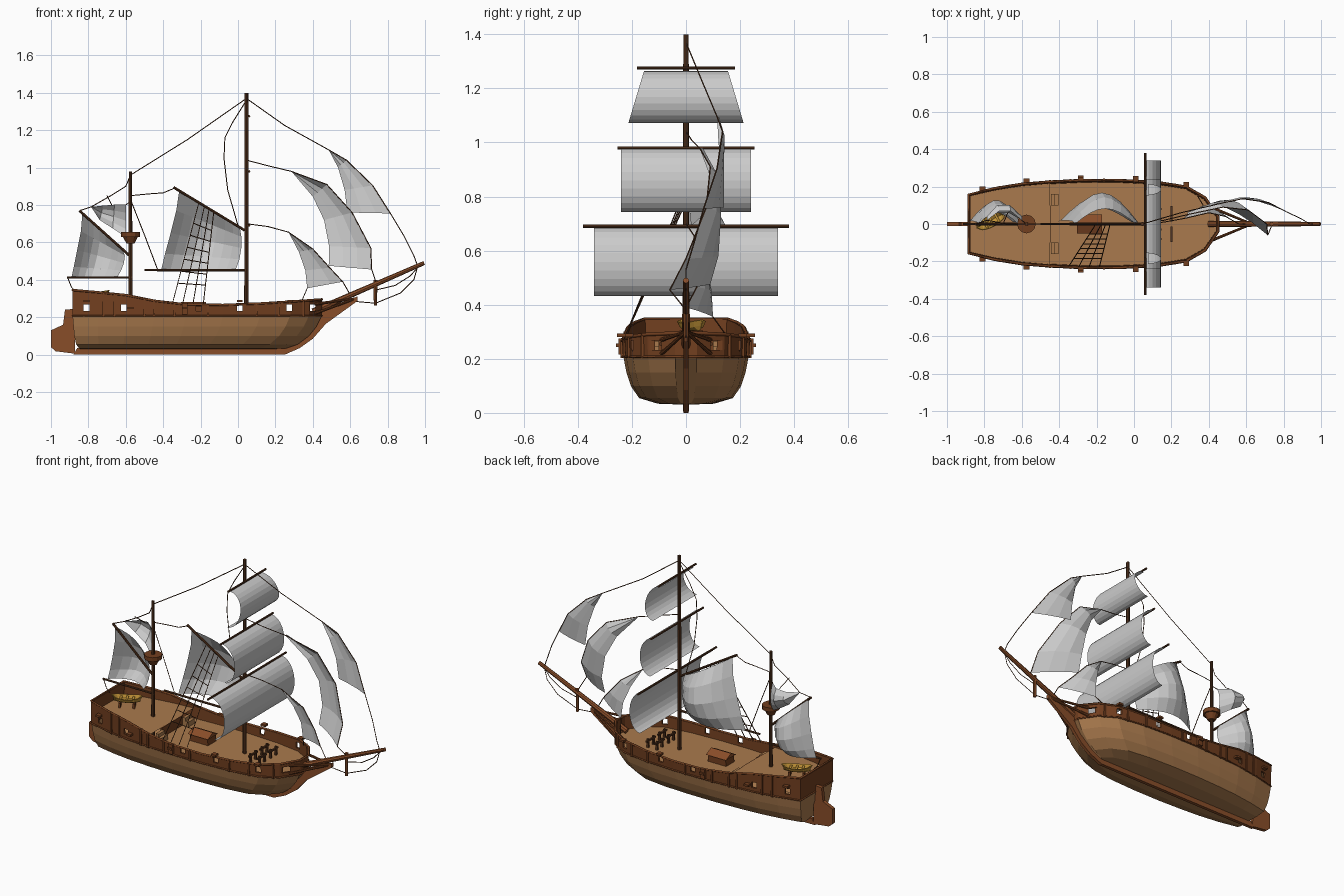
import bpy, bmesh, math
from mathutils import Vector, Matrix

if "Cube" in bpy.data.objects:
    bpy.data.objects.remove(bpy.data.objects["Cube"])

def mat(name, rgb):
    m = bpy.data.materials.new(name)
    m.diffuse_color = (*rgb, 1)
    m.use_nodes = True
    m.node_tree.nodes["Principled BSDF"].inputs["Base Color"].default_value = m.diffuse_color
    return m

PLANK = mat("light_wood", (.40, .195, .075))
DARK = mat("dark_wood", (.17, .05, .014))
KEEL = mat("red_wood", (.25, .075, .022))
SPAR = mat("spar_wood", (.09, .034, .013))
GOLD = mat("yellow_wood", (.55, .30, .04))

def finish(name, bm, material):
    bmesh.ops.remove_doubles(bm, verts=bm.verts, dist=1e-5)
    bmesh.ops.recalc_face_normals(bm, faces=bm.faces)
    me = bpy.data.meshes.new(name)
    bm.to_mesh(me)
    bm.free()
    ob = bpy.data.objects.new(name, me)
    bpy.context.collection.objects.link(ob)
    if material:
        me.materials.append(material)
    return ob

def loft(name, rows, material=None, closed=False, caps=False):
    bm = bmesh.new()
    g = [[bm.verts.new(p) for p in r] for r in rows]
    n = len(rows[0])
    for a, b in zip(g, g[1:]):
        for j in range(n if closed else n - 1):
            k = (j + 1) % n
            bm.faces.new((a[j], a[k], b[k], b[j]))
    if caps:
        bm.faces.new(g[0])
        bm.faces.new(g[-1])
    return finish(name, bm, material)

def boxes(name, items, material):
    """items: (centre, size[, z rotation])"""
    bm = bmesh.new()
    for c, s, *r in items:
        m = Matrix.Translation(c) @ Matrix.Rotation(r[0] if r else 0, 4, 'Z') @ Matrix.Diagonal((*s, 1))
        bmesh.ops.create_cube(bm, size=1, matrix=m)
    return finish(name, bm, material)

def spars(name, items, material=SPAR, sides=8):
    """items: (start, end, start radius, end radius)"""
    bm = bmesh.new()
    for a, b, r1, r2 in items:
        a, b = Vector(a), Vector(b)
        m = Matrix.Translation((a + b) / 2) @ (b - a).to_track_quat('Z', 'Y').to_matrix().to_4x4()
        bmesh.ops.create_cone(bm, cap_ends=True, segments=sides, radius1=r1, radius2=r2, depth=(b - a).length, matrix=m)
    return finish(name, bm, material)

def plate(name, outline, half, material):
    """x-z outline given thickness across y"""
    return loft(name, [[(x, y, z) for x, z in outline] for y in (-half, half)], material, True, True)

def ropes(name, paths, r=.0026, material=SPAR, cyclic=False):
    cu = bpy.data.curves.new(name, 'CURVE')
    cu.dimensions, cu.bevel_depth, cu.bevel_resolution = '3D', r, 0
    for path in paths:
        sp = cu.splines.new('POLY')
        sp.points.add(len(path) - 1)
        sp.use_cyclic_u = cyclic
        for p, co in zip(sp.points, path):
            p.co = (*co, 1)
    cu.materials.append(material)
    ob = bpy.data.objects.new(name, cu)
    bpy.context.collection.objects.link(ob)

def sail(name, a, b, bulge=0, n=6):
    """cloth between two edge paths, bellied toward +y"""
    rows = []
    for i, (p, q) in enumerate(zip(a, b)):
        w = .55 + .45 * math.sin(math.pi * i / (len(a) - 1))
        rows.append([Vector(p).lerp(Vector(q), j / n) + Vector((0, bulge * w * math.sin(math.pi * j / n), 0))
                     for j in range(n + 1)])
    return loft(name, rows)

# Hull stations: x, half beam, rail height
STA = [(-.885, .155, .345), (-.75, .188, .333), (-.6, .212, .318), (-.45, .224, .288), (-.28, .232, .268),
       (-.08, .232, .265), (.12, .222, .273), (.28, .197, .283), (.38, .14, .29), (.45, .04, .295)]

def at(x):
    for (x0, b0, r0), (x1, b1, r1) in zip(STA, STA[1:]):
        if x <= x1:
            t = (x - x0) / (x1 - x0)
            return b0 + t * (b1 - b0), r0 + t * (r1 - r0)
    return STA[-1][1:]

# Lower hull levels: width factor, z, stern x, bow x
LEV = [(1, .21, -.885, .45), (.95, .15, -.88, .42), (.88, .1, -.875, .38), (.75, .055, -.865, .32),
       (.45, .034, -.85, .26), (0, .03, -.84, .24)]
rows = []
for x, b, r in STA:
    t = (x + .885) / 1.335
    half = [(s + t * (e - s), b * w, z) for w, z, s, e in LEV]
    rows.append(half + [(px, -y, z) for px, y, z in half[-2::-1]])
loft("lower_hull", rows, PLANK, caps=True)

# Bulwark with open gun ports
def ring(zf, wf):
    side = [(x, b * wf, zf(r)) for x, b, r in STA]
    return side + [(x, -y, z) for x, y, z in reversed(side)]
bulwark = loft("bulwark", [ring(lambda r: .205, 1.005), ring(lambda r: r, 1.02)], DARK, closed=True)
so = bulwark.modifiers.new("thickness", 'SOLIDIFY')
so.thickness = .012
PORTS = (-.81, -.61, -.21, .01, .275, .4)
cutter = boxes("port_cutter", [((x, 0, .25), (.03, .8, .034)) for x in PORTS], None)
cutter.hide_render = True
cutter.hide_viewport = True
bo = bulwark.modifiers.new("ports", 'BOOLEAN')
bo.object, bo.operation, bo.solver = cutter, 'DIFFERENCE', 'EXACT'
ropes("cap_rail", [ring(lambda r: r, 1.01)], .007, DARK, True)
ropes("wale", [ring(lambda r: .208, 1.01)], .005, DARK, True)

# Decks
def deck(name, x0, x1, z):
    xs = [x0] + [s[0] for s in STA if x0 < s[0] < x1] + [x1]
    loft(name, [[(x, at(x)[0] * s, z) for s in (-1, 1)] for x in xs], PLANK)
deck("poop_deck", -.885, -.45, .275)
deck("main_deck", -.45, .45, .215)
boxes("poop_bulkhead", [((-.45, 0, .245), (.008, .2, .06))], DARK)
boxes("poop_stairs", [((-.435 + .02 * i, s * .13, .24 - .01 * i), (.02, .06, .05 - .02 * i))
                      for i in range(2) for s in (-1, 1)], PLANK)

# Port lids and bulwark ribs
lids, ribs = [], []
for s in (-1, 1):
    for x in (-.81, -.575, -.285, .01, .28):
        lids.append(((x, s * (at(x)[0] + .013), .287 if x in (-.81, .01, .28) else .25), (.03, .03, .012)))
    lids.append(((-.285, s * (at(-.285)[0] + .008), .245), (.03, .02, .06)))
    for x in (-.72, -.66, -.5, -.45, -.34, -.16, .1, .22, .35):
        b, r = at(x)
        ribs.append(((x, s * b * 1.01, (.205 + r) / 2), (.01, .016, r - .2)))
boxes("port_lids", lids, DARK)
boxes("bulwark_ribs", ribs, DARK)

# Keel, stem, rudder and beak rails
plate("keel_and_stem", [(-.88, 0), (.25, 0), (.33, .035), (.40, .085), (.47, .165), (.64, .288), (.64, .312),
                        (.55, .275), (.43, .22), (.36, .1), (.24, .035), (-.86, .035)], .01, KEEL)
plate("rudder", [(-.87, .005), (-.975, .018), (-1, .04), (-1, .13), (-.935, .16), (-.925, .24), (-.875, .245)], .011, KEEL)
spars("beak_rails", [((.41, s * .09, z), (.63, 0, .30), .008, .006) for s in (-1, 1) for z in (.22, .27)], DARK)

# Masts, yards, gaffs, booms, bowsprit
spars("main_mast", [((.045, 0, .1), (.045, 0, 1.4), .012, .01)])
spars("mizzen_mast", [((-.575, 0, .1), (-.575, 0, .98), .011, .009)])
spars("bowsprit", [((.40, 0, .23), (.995, 0, .49), .017, .011), ((.735, 0, .262), (.735, 0, .40), .009, .01)], KEEL)
spars("main_gaff_and_boom", [((-.345, 0, .895), (.035, 0, .665), .007, .007), ((-.5, 0, .452), (.045, 0, .452), .006, .007)])
spars("mizzen_gaff_and_boom", [((-.848, 0, .77), (-.575, 0, .525), .007, .007), ((-.915, 0, .413), (-.565, 0, .413), .006, .006)])
spars("crows_nest", [((-.575, 0, .595), (-.575, 0, .63), .022, .04), ((-.575, 0, .63), (-.575, 0, .655), .05, .05)], DARK, 12)

# Square sails: yard z, yard half length, top half width, bottom half width, top z, bottom z
for nm, zy, hy, wt, wb, zt, zb in (("course", .69, .38, .34, .34, .685, .432), ("topsail", .98, .253, .24, .24, .977, .742),
                                   ("topgallant", 1.275, .182, .155, .213, 1.265, 1.072)):
    spars(nm + "_yard", [((.06, -hy, zy), (.06, hy, zy), .006, .006)])
    edges = [[], []]
    for i in range(13):
        t = i / 12
        f = (1 - math.cos(math.pi * t)) / 2
        for e, s in zip(edges, (-1, 1)):
            e.append((.055 + .02 * t + .08 * math.sin(math.pi * t), s * (wt + (wb - wt) * f), zt + (zb - zt) * f))
    sail(nm, edges[0], edges[1], 0, 2)

# Fore-and-aft sails
sail("main_gaff_sail", [(-.315, 0, .872), (-.33, .015, .77), (-.36, .02, .65), (-.39, .02, .54), (-.41, .01, .455)],
     [(.01, 0, .68), (.018, .01, .63), (.018, .015, .57), (.008, .015, .51), (-.012, .01, .455)], .15, 8)
sail("mizzen_gaff_sail", [(-.832, 0, .755), (-.84, .01, .66), (-.86, .015, .56), (-.878, .015, .47), (-.89, .01, .415)],
     [(-.62, 0, .57), (-.605, .01, .53), (-.61, .01, .49), (-.625, .01, .45), (-.645, .01, .415)], .115, 7)
sail("mizzen_topsail", [(-.785, .02, .79), (-.72, .07, .797), (-.66, .07, .802), (-.6, .02, .802)],
     [(-.785, .02, .79), (-.74, .06, .72), (-.67, .06, .675), (-.6, .02, .63)], .04, 4)
J1 = [(.27, .03, .655), (.40, .06, .565), (.49, .04, .465), (.56, 0, .39)]
J2 = [(.285, .05, .98), (.475, .09, .91), (.61, .075, .76), (.71, .0, .57), (.715, -.06, .455)]
J3 = [(.485, .115, 1.095), (.58, .135, 1.04), (.72, .115, .905), (.815, .065, .755)]
sail("inner_jib", J1, [J1[0], (.325, .07, .55), (.36, .095, .45), (.37, .1, .355)], .015, 3)
sail("middle_jib", J2, [J2[0], (.40, .10, .845), (.46, .125, .72), (.487, .12, .58), (.485, .09, .475)], .025, 3)
sail("outer_jib", J3, [J3[0], (.535, .12, 1.0), (.57, .135, .88), (.585, .14, .76)], .015, 3)

# Rigging
ropes("rigging", [
    [(.045, 0, 1.37), (-.27, 0, 1.15), (-.575, 0, .96)],
    [(.045, 0, 1.37), (.25, .06, 1.225)] + J3 + [(.89, .03, .63), (.94, 0, .53), (.96, 0, .475)],
    [(.045, 0, 1.04), (.16, .02, 1.01)] + J2 + [(.74, 0, .38)],
    [(.045, 0, .70), (.16, .01, .685)] + J1 + [(.60, 0, .32)],
    [(.37, .1, .355), (.34, .15, .285)],
    [(.045, 0, 1.36), (-.03, .0, 1.24), (-.07, 0, 1.16), (-.075, 0, 1.05), (-.055, 0, .88), (0, 0, .69)],
    [(-.575, 0, .85), (-.47, 0, .86), (-.40, 0, .865), (-.34, 0, .89)],
    [(-.575, 0, .83), (-.5, 0, .64), (-.43, 0, .455)],
    [(-.575, 0, .96), (-.6, 0, .90), (-.68, 0, .85), (-.785, .02, .79), (-.845, 0, .77)],
    [(-.575, 0, .82), (-.6, .02, .80)], [(-.70, 0, .85), (-.675, .06, .80)],
    [(-.91, 0, .41), (-.89, 0, .36), (-.87, 0, .34)],
    [(.96, 0, .47), (.94, 0, .40), (.87, 0, .33), (.735, 0, .275), (.62, 0, .285)],
    [(.96, 0, .465), (.92, 0, .42), (.84, 0, .37), (.735, 0, .345)]])
lo = [Vector((x, -.228, .275)) for x in (-.35, -.295, -.24, -.185)]
hi = [Vector((x, -.01, .68 - .62 * x)) for x in (-.21, -.18, -.155, -.13)]
rungs = [[a.lerp(b, f) for a, b in zip(lo, hi)] for f in (.2, .32, .44, .56, .68, .8)]
ropes("shrouds_and_ratlines", list(zip(lo, hi)) + rungs)

# Deck fittings: hatch house, bitts
plate("hatch_house", [(-.30, .215), (-.175, .215), (-.18, .26), (-.295, .26)], .04, DARK)
loft("hatch_roof", [[(x, -.05, .257), (x, 0, .282), (x, .05, .257)] for x in (-.305, -.17)], KEEL, True, True)
boxes("mooring_bitts", [((x, y, .24), (.012, .012, .055)) for x in (.14, .2) for y in (-.08, -.03, .03, .08)] +
      [((x, y, .255), (.01, .085, .01)) for x in (.14, .2) for y in (-.055, .055)], SPAR)

# Ship's boat on chocks
rows = []
for i in range(9):
    t = -1 + i / 4
    w = .036 * math.sqrt(max(0, 1 - t * t)) + .002
    rows.append([(t * (.088 if z > .03 else .075), w * f, z + .012 * t * t)
                 for f, z in ((-1, .035), (-.75, .014), (0, 0), (.75, .014), (1, .035))])
boat = loft("rowing_boat", rows, GOLD)
boat.modifiers.new("thickness", 'SOLIDIFY').thickness = .004
seats = boxes("boat_seats", [((x, 0, .028), (.012, .06, .004)) for x in (-.035, 0, .035)], GOLD)
chocks = boxes("boat_chocks", [((x, 0, -.008), (.012, .05, .03)) for x in (-.04, .04)], DARK)
for ob in (boat, seats, chocks):
    ob.location = (-.765, .02, .297)
    ob.rotation_euler.z = math.radians(28)
